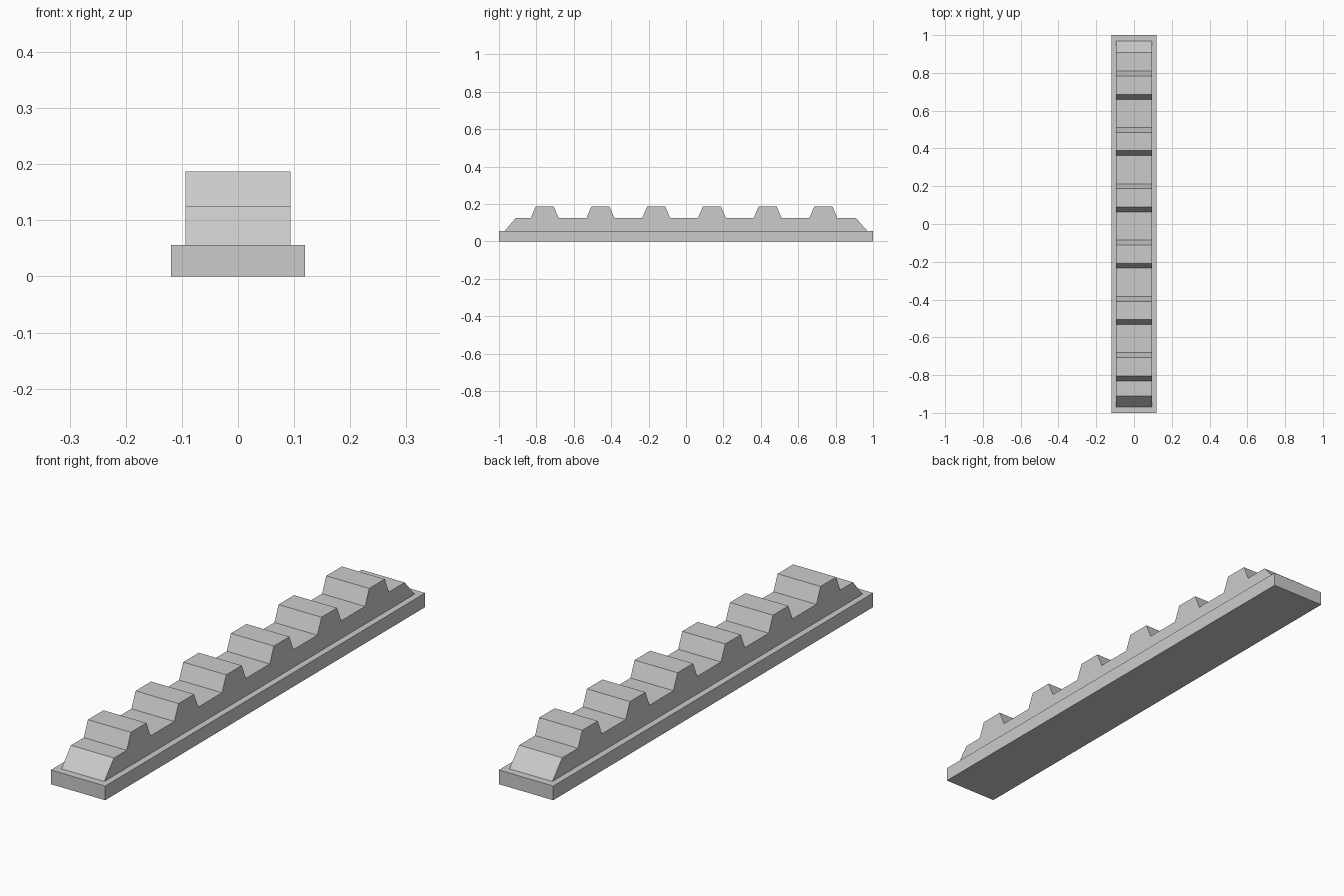
import bpy
import bmesh

cube = bpy.data.objects.get("Cube")
if cube:
    bpy.data.objects.remove(cube, do_unlink=True)

# Single plain grey material
grey = bpy.data.materials.new("light grey")
grey.use_nodes = True
colour = (0.6, 0.6, 0.6, 1)
grey.diffuse_color = colour
grey.node_tree.nodes["Principled BSDF"].inputs["Base Color"].default_value = colour


def extrude_profile(name, profile, half_width):
    """Extrude a (y, z) side profile across x, centred on x = 0."""
    bm = bmesh.new()
    face = bm.faces.new([bm.verts.new((-half_width, y, z)) for y, z in profile])
    result = bmesh.ops.extrude_face_region(bm, geom=[face], use_keep_orig=True)
    moved = [v for v in result["geom"] if isinstance(v, bmesh.types.BMVert)]
    bmesh.ops.translate(bm, verts=moved, vec=(2 * half_width, 0, 0))
    bmesh.ops.recalc_face_normals(bm, faces=bm.faces)
    mesh = bpy.data.meshes.new(name)
    bm.to_mesh(mesh)
    bm.free()
    mesh.materials.append(grey)
    obj = bpy.data.objects.new(name, mesh)
    bpy.context.collection.objects.link(obj)
    return obj


BASE_TOP, RAIL_TOP, TOOTH_TOP = 0.056, 0.126, 0.187
FIRST_TOOTH, TOOTH_STEP, TOOTH_COUNT = -0.83, 0.298, 6
TOOTH_LENGTH, TOOTH_SLOPE = 0.149, 0.026

# Flat base plate
extrude_profile("base_plate", [(-1, 0), (1, 0), (1, BASE_TOP), (-1, BASE_TOP)], 0.119)

# Toothed rail with sloped ends
rail = [(-0.97, BASE_TOP), (-0.91, RAIL_TOP)]
for i in range(TOOTH_COUNT):
    start = FIRST_TOOTH + i * TOOTH_STEP
    end = start + TOOTH_LENGTH
    rail += [(start, RAIL_TOP), (start + TOOTH_SLOPE, TOOTH_TOP),
             (end - TOOTH_SLOPE, TOOTH_TOP), (end, RAIL_TOP)]
rail += [(0.908, RAIL_TOP), (0.97, BASE_TOP)]
extrude_profile("toothed_rail", rail, 0.094)
